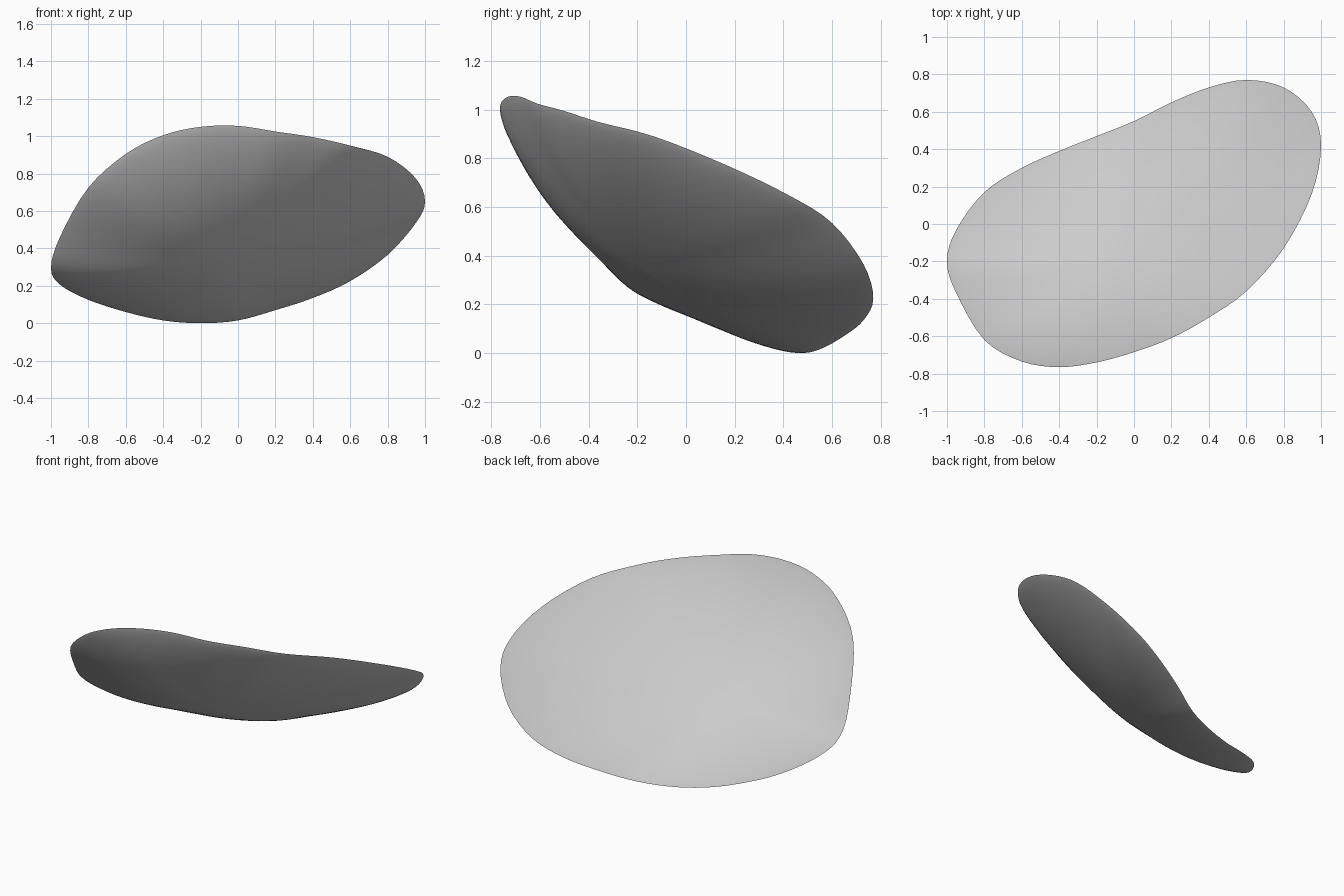
import bpy
import bmesh
from mathutils import Vector

cube = bpy.data.objects.get("Cube")
if cube:
    bpy.data.objects.remove(cube, do_unlink=True)

# Rim of the shell: along the low back edge, then back along the high front edge
RIM = [Vector(p) for p in (
    (-1, -.2, .3), (-.95, -.03, .21), (-.8, .17, .13), (-.6, .3, .065),
    (-.4, .39, .02), (-.2, .47, .005), (0, .55, .02), (.2, .65, .075),
    (.4, .73, .14), (.6, .77, .23), (.8, .73, .37), (.95, .6, .54),
    (1, .42, .655), (.95, .16, .78), (.8, -.13, .895), (.6, -.36, .955),
    (.4, -.5, 1), (.2, -.61, 1.03), (0, -.685, 1.06), (-.2, -.74, 1.055),
    (-.4, -.765, 1.01), (-.6, -.735, .91), (-.8, -.62, .73), (-.95, -.37, .47))]
STEPS = 4
RINGS = 18

# Tilted plane the shell lies along
SLOPE_X, SLOPE_Y, HEIGHT = .427, -.78, .52
NORMAL = Vector((-SLOPE_X, -SLOPE_Y, 1)).normalized()


def plane_point(x, y):
    return Vector((x, y, HEIGHT + SLOPE_X * x + SLOPE_Y * y))


def smooth_loop(points, steps):
    """Closed Catmull-Rom curve through the points."""
    result = []
    count = len(points)
    for i in range(count):
        a, b, c, d = (points[(i + k) % count] for k in (-1, 0, 1, 2))
        for s in range(steps):
            t = s / steps
            result.append(b + (c - a) * t / 2
                          + (a - b * 2.5 + c * 2 - d / 2) * t ** 2
                          + (b * 3 - a - c * 3 + d) * t ** 3 / 2)
    return result


def add_side(bm, rim_verts, centre, depth, power, flip):
    """Dished surface running from the rim in to its deepest point."""
    base = plane_point(*centre)
    outer = rim_verts
    count = len(rim_verts)

    def face(verts):
        bm.faces.new(verts[::-1] if flip else verts)

    for ring in range(1, RINGS):
        r = 1 - (ring / RINGS) ** 1.5
        sink = NORMAL * depth * (1 - r * r) ** power
        inner = []
        for v in rim_verts:
            offset = NORMAL.dot(v.co - base)
            flat = v.co - NORMAL * offset
            co = base.lerp(flat, r) + NORMAL * offset * r * r - sink
            inner.append(bm.verts.new(co))
        for i in range(count):
            j = (i + 1) % count
            face([outer[i], outer[j], inner[j], inner[i]])
        outer = inner
    tip = bm.verts.new(base - NORMAL * depth)
    for i in range(count):
        face([outer[i], outer[(i + 1) % count], tip])


# Thin shell: dished hollow on top, slightly deeper belly underneath
bm = bmesh.new()
rim = [bm.verts.new(p) for p in smooth_loop(RIM, STEPS)]
add_side(bm, rim, (-.12, -.07), .185, .95, True)
add_side(bm, rim, (-.14, -.08), .21, .88, False)
bmesh.ops.recalc_face_normals(bm, faces=bm.faces)

# Crisp edge round the rim, smooth everywhere else
for f in bm.faces:
    f.smooth = True
rim_set = set(rim)
for e in bm.edges:
    e.smooth = not rim_set.issuperset(e.verts)
lowest = min(v.co.z for v in bm.verts)
bmesh.ops.translate(bm, verts=bm.verts, vec=(0, 0, -lowest))

mesh = bpy.data.meshes.new("curved_shell")
bm.to_mesh(mesh)
bm.free()
shell = bpy.data.objects.new("curved_shell", mesh)
bpy.context.collection.objects.link(shell)

# Plain grey surface
grey = bpy.data.materials.new("light_grey")
grey.use_nodes = True
grey.diffuse_color = (.6, .6, .6, 1)
grey.node_tree.nodes["Principled BSDF"].inputs["Base Color"].default_value = (.6, .6, .6, 1)
mesh.materials.append(grey)
